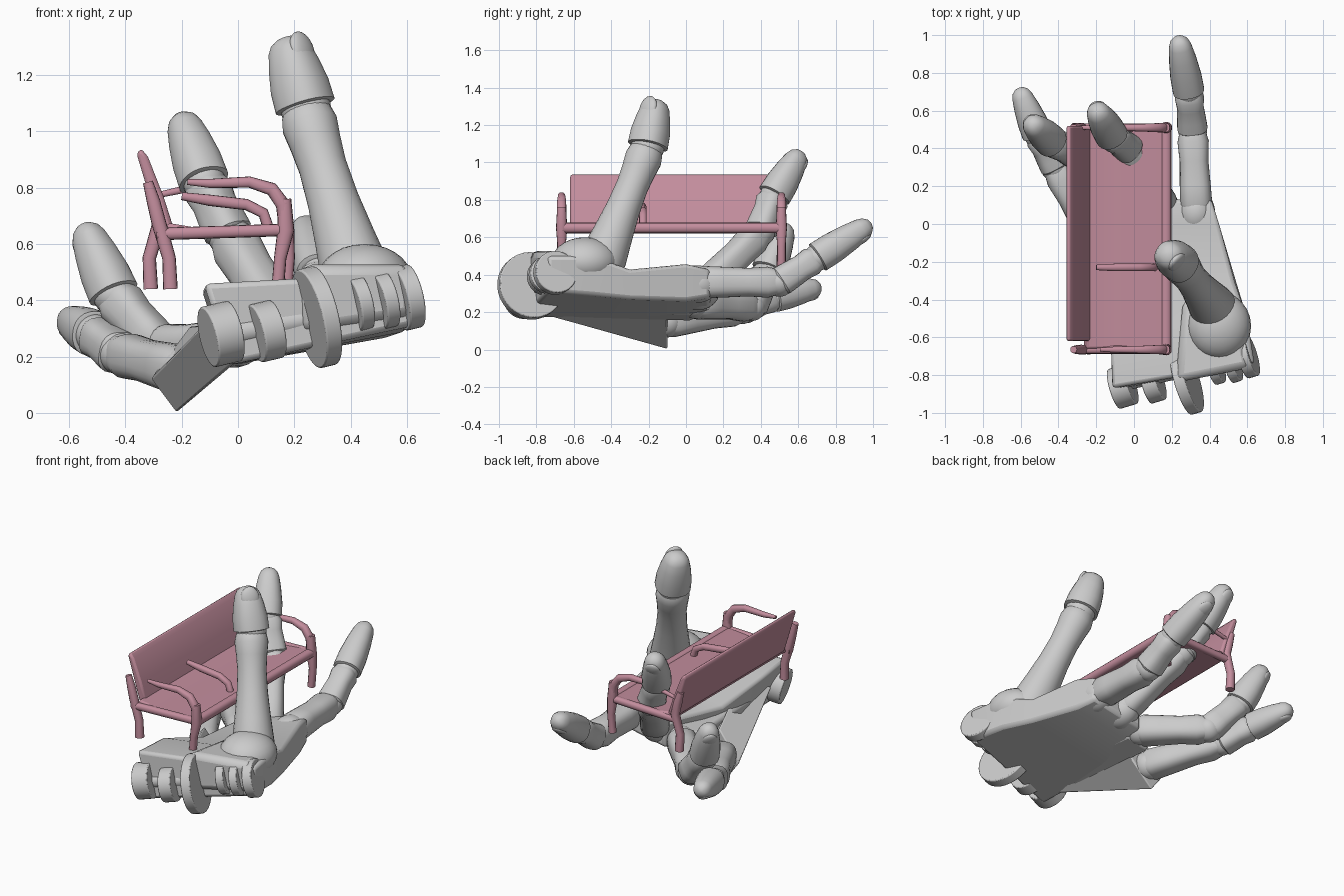
import bpy, bmesh, math
from mathutils import Vector as V, Matrix

if "Cube" in bpy.data.objects:
    bpy.data.objects.remove(bpy.data.objects["Cube"])

pink = bpy.data.materials.new("bench_pink")
pink.diffuse_color = (0.55, 0.27, 0.34, 1)
pink.use_nodes = True
pink.node_tree.nodes["Principled BSDF"].inputs["Base Color"].default_value = pink.diffuse_color


def finish(name, bm, mat=None, bevel=0, angle=40):
    bmesh.ops.recalc_face_normals(bm, faces=bm.faces)
    me = bpy.data.meshes.new(name)
    bm.to_mesh(me)
    bm.free()
    ob = bpy.data.objects.new(name, me)
    bpy.context.collection.objects.link(ob)
    if mat:
        me.materials.append(mat)
    if bevel:
        b = ob.modifiers.new("bevel", 'BEVEL')
        b.width, b.segments = bevel, 2
    bpy.ops.object.select_all(action='DESELECT')
    bpy.context.view_layer.objects.active = ob
    ob.select_set(True)
    bpy.ops.object.shade_smooth_by_angle(angle=math.radians(angle))
    return ob


def loft(name, rings, mat=None, bevel=0, angle=40):
    bm = bmesh.new()
    rows = [[bm.verts.new(p) for p in r] for r in rings]
    n = len(rows[0])
    for a, b in zip(rows, rows[1:]):
        for i in range(n):
            bm.faces.new((a[i], a[(i + 1) % n], b[(i + 1) % n], b[i]))
    bm.faces.new(rows[0])
    bm.faces.new(rows[-1])
    return finish(name, bm, mat, bevel, angle)


def ring(c, axis, r, power=2.0, sides=24, ref=None):
    d = V(axis).normalized()
    if ref is None:
        q = d.to_track_quat('Z', 'Y')
        u, v = q @ V((1, 0, 0)), q @ V((0, 1, 0))
    else:
        v = d.cross(V(ref)).normalized()
        u = v.cross(d)
    out = []
    for i in range(sides):
        a = 2 * math.pi * i / sides
        co, si = math.cos(a), math.sin(a)
        k = (abs(co) ** power + abs(si) ** power) ** (-1 / power) * r
        out.append(V(c) + u * co * k + v * si * k)
    return out


def spun(name, a, b, r0, r1, profile, power=2.0):
    a, b = V(a), V(b)
    return loft(name, [ring(a.lerp(b, t), b - a, (r0 + (r1 - r0) * t) * s, power)
                       for t, s in profile])


def ball(name, c, size):
    bm = bmesh.new()
    m = Matrix.Translation(c) @ Matrix.Diagonal((*size, 1))
    bmesh.ops.create_uvsphere(bm, u_segments=24, v_segments=14, radius=1, matrix=m)
    return finish(name, bm)


def rod(name, pts, radii, ref=(0, 1, 0)):
    pts = [V(p) for p in pts]
    rings = []
    for i, p in enumerate(pts):
        d = pts[min(i + 1, len(pts) - 1)] - pts[max(i - 1, 0)]
        r = radii[i] if isinstance(radii, (list, tuple)) else radii
        rings.append(ring(p, d, r, 2.6, 12, ref))
    return loft(name, rings, pink, angle=60)


def panel(name, profile, y0, y1):
    return loft(name, [[(x, y, z) for x, z in profile] for y in (y0, y1)], pink, 0.012)


BONE = [(-.02, .8), (.06, .98), (.3, .95), (.6, .9), (.85, 1.0), (.97, .85)]
TIP = [(0, .9), (.02, 1.1), (.3, 1.08), (.6, .94), (.82, .78), (.92, .62), (.98, .35), (1, .08)]


def finger(name, pts, radii, nail):
    for i in range(len(pts) - 1):
        last = i == len(pts) - 2
        spun(f"{name}_{'tip' if last else 'bone'}_{i}", pts[i], pts[i + 1],
             radii[i], radii[i + 1], TIP if last else BONE, 2.3 if last else 2.8)
        ball(f"{name}_joint_{i}", pts[i], [radii[i] * .95] * 3)
    # fingernail on the back of the tip
    a, b = V(pts[-2]), V(pts[-1])
    d = (b - a).normalized()
    n = V(nail)
    n = (n - d * n.dot(d)).normalized()
    r = radii[-1]
    m = Matrix((n.cross(d), d, n)).transposed().to_4x4()
    bm = bmesh.new()
    bmesh.ops.create_uvsphere(bm, u_segments=20, v_segments=12, radius=1,
        matrix=Matrix.Translation(a.lerp(b, .74) + n * r * .6) @ m @ Matrix.Diagonal((r * .6, r * .75, r * .28, 1)))
    finish(f"{name}_nail", bm)


# fingers and thumb
finger("index_finger", [(.33, .08, .36), (.31, .5, .36), (.29, .7, .49), (.235, .99, .675)],
       [.088, .082, .076, .078], (0, .5, -.8))
finger("middle_finger", [(.15, .1, .33), (-.03, .4, .63), (-.12, .47, .82), (-.205, .615, 1.06)],
       [.09, .082, .08, .078], (-.2, .8, -.5))
finger("ring_finger", [(0, .05, .25), (-.28, .35, .23), (-.44, .44, .42), (-.55, .54, .67)],
       [.09, .082, .08, .075], (-.6, .6, -.3))
finger("little_finger", [(-.19, -.1, .15), (-.42, .3, .21), (-.51, .47, .28), (-.61, .72, .335)],
       [.09, .078, .074, .07], (-.3, .3, -.8))
spun("thumb_bone", (.44, -.47, .42), (.235, -.2, 1.09), 1, 1,
     [(0, .125), (.12, .125), (.3, .108), (.5, .092), (.68, .086), (.8, .092), (.9, .1), (.96, .09), (1, .07)])
finger("thumb", [(.24, -.205, 1.085), (.17, -.155, 1.335)], [.095, .094], (.7, -.6, .1))


def block(name, sections, bevel=.02):
    return loft(name, [[V(p) for p in s] for s in sections], None, bevel, 35)


def sec(ys, *xz):
    return [(x, y, z) for y, (x, z) in zip(ys, xz)]


# palm plate and the two outer metacarpals
block("palm", [
    sec((-.87, -.74, -.74, -.87), (-.03, .17), (.62, .31), (.64, .5), (-.12, .46)),
    sec((-.62, -.5, -.5, -.6), (-.04, .17), (.6, .29), (.6, .5), (-.13, .44)),
    sec((-.3,) * 4, (-.02, .17), (.54, .27), (.53, .43), (-.06, .35)),
    sec((0,) * 4, (.02, .18), (.45, .26), (.45, .46), (.02, .38)),
    sec((.13,) * 4, (.06, .21), (.41, .28), (.41, .43), (.06, .37))])
block("ring_metacarpal", [
    sec((-.65,) * 4, (-.04, .17), (.15, .21), (.15, .33), (-.08, .3)),
    sec((.04,) * 4, (-.08, .15), (.08, .19), (.08, .35), (-.09, .3))])
block("little_metacarpal", [
    sec((-.72,) * 4, (-.02, .175), (.14, .21), (.1, .33), (-.11, .33)),
    sec((-.1,) * 4, (-.22, 0), (-.05, .17), (-.17, .31), (-.31, .12))], .008)
for n, x, y, z in (("index", .33, .06, .35), ("middle", .15, .06, .31)):
    ball(f"{n}_knuckle", (x, y, z), (.1, .12, .1))

# thumb mount
ball("thumb_mount", (.45, -.54, .47), (.17, .18, .13))
block("thumb_mount_block", [
    sec((-.84, -.76, -.76, -.84), (.22, .28), (.63, .34), (.62, .53), (.22, .53)),
    sec((-.4,) * 4, (.26, .3), (.56, .32), (.54, .5), (.26, .5))], .04)

# wrist hinge lugs
axis = V((.93, .28, .22)).normalized()
for i, (x, y, z, r, w) in enumerate([(-.06, -.86, .28, .11, .1), (.1, -.84, .29, .105, .08),
                                     (.28, -.83, .34, .18, .06), (.43, -.75, .39, .1, .05),
                                     (.52, -.74, .4, .1, .05), (.6, -.7, .41, .115, .06)]):
    c = V((x, y, z))
    loft(f"wrist_lug_{i}", [ring(c - axis * w / 2, axis, r, 2, 32),
                            ring(c + axis * w / 2, axis, r, 2, 32)], None, .006)
spun("wrist_pin", (-.02, -.83, .28), (.58, -.7, .4), .045, .045, [(0, 1), (1, 1)])

# bench seat and backrest
panel("seat", [(-.27, .625), (-.1, .62), (.19, .63), (.2, .66), (.16, .67), (-.1, .65), (-.25, .675)],
      -.66, .52)
panel("backrest", [(-.275, .64), (-.23, .66), (-.265, .77), (-.32, .91), (-.345, .94),
                   (-.36, .92), (-.315, .77)], -.62, .52)
rod("front_rail", [(.17, -.66, .65), (.17, .52, .65)], .028, (1, 0, 0))

# bench end frames: (name, y, rear foot x, front foot x, armrest start)
for n, y, rx, fx, ax in (("left", -.665, -.24, .14, -.18), ("right", .51, -.31, .17, -.3)):
    rod(f"{n}_rear_leg", [(rx, y, .44), (rx - .005, y, .55), (-.28, y, .67), (-.3, y, .75), (-.32, y, .82)],
        [.026, .024, .026, .024, .018])
    rod(f"{n}_front_leg", [(fx, y, .43), (fx + .01, y, .55), (.17, y, .65), (.165, y, .76)],
        [.022, .022, .03, .024])
    rod(f"{n}_end_rail", [(-.29, y, .635), (.17, y, .65)], .022)
    rod(f"{n}_armrest", [(ax, y, .82 if n == "left" else .77), (-.1, y, .815), (.04, y, .82),
                         (.12, y, .795), (.16, y, .74), (.17, y, .65)],
        [.01, .016, .02, .024, .026, .024])

# middle armrest
rod("middle_armrest", [(-.2, -.23, .77), (-.1, -.23, .755), (.03, -.23, .74),
                       (.09, -.23, .71), (.11, -.23, .65)], [.014, .02, .02, .02, .02])
